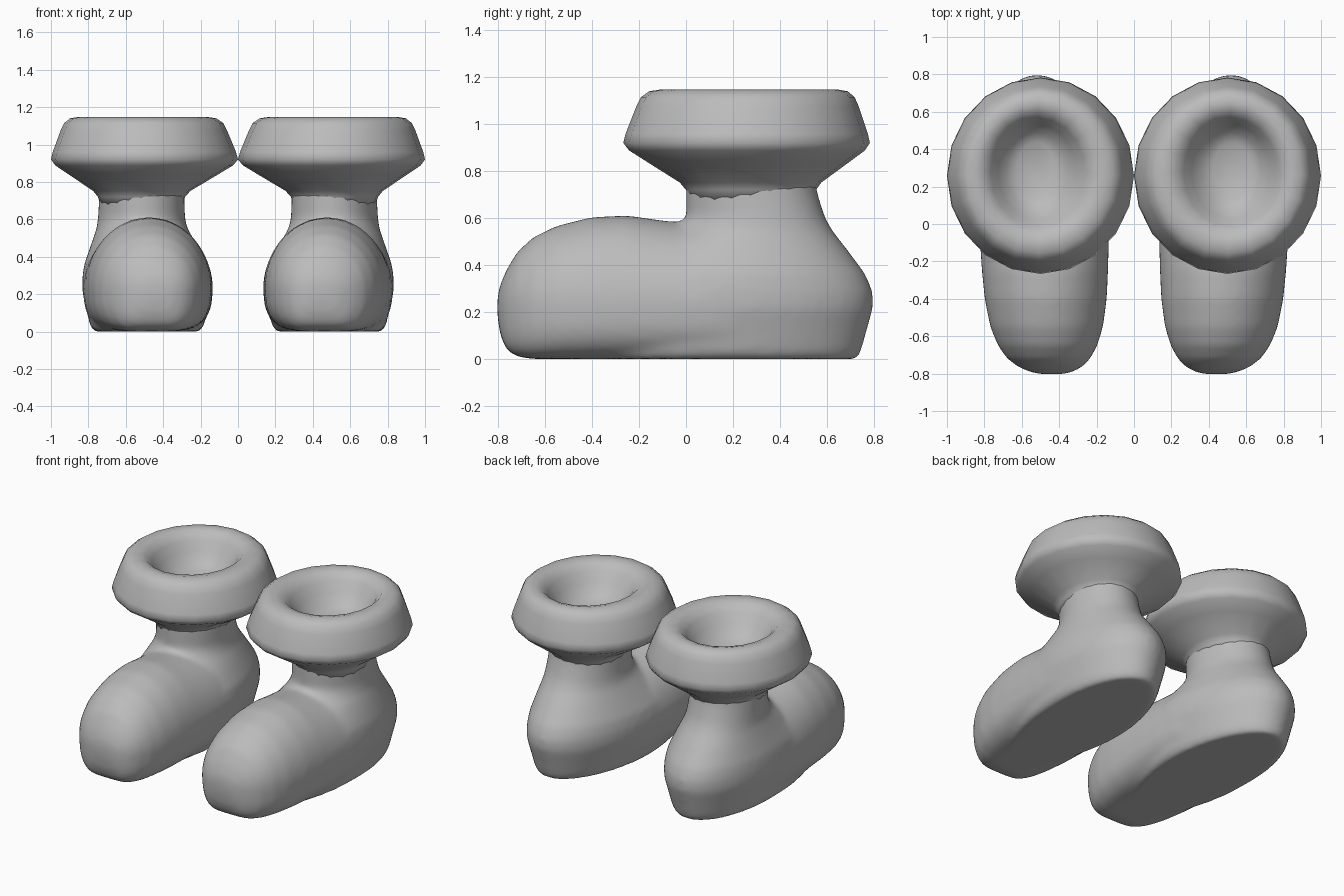
import bpy, bmesh, math
from math import cos, sin, pi

cube = bpy.data.objects.get("Cube")
if cube:
    bpy.data.objects.remove(cube, do_unlink=True)

grey = bpy.data.materials.new("plain grey")
grey.use_nodes = True
grey.diffuse_color = (0.5, 0.5, 0.5, 1)
grey.node_tree.nodes["Principled BSDF"].inputs["Base Color"].default_value = (0.5, 0.5, 0.5, 1)


def power(v, p):
    return math.copysign(abs(v) ** p, v)


def loft(bm, rings):
    """Skin a list of equal rings and cap both ends."""
    loops = [[bm.verts.new(p) for p in ring] for ring in rings]
    n = len(loops[0])
    for a, b in zip(loops, loops[1:]):
        for i in range(n):
            j = (i + 1) % n
            bm.faces.new((a[i], a[j], b[j], b[i]))
    bm.faces.new(loops[0][::-1])
    bm.faces.new(loops[-1])


def finish(name, bm, side):
    for v in bm.verts:
        v.co.x *= side
    bmesh.ops.recalc_face_normals(bm, faces=bm.faces)
    for f in bm.faces:
        f.smooth = True
    mesh = bpy.data.meshes.new(name)
    bm.to_mesh(mesh)
    bm.free()
    mesh.materials.append(grey)
    obj = bpy.data.objects.new(name, mesh)
    bpy.context.collection.objects.link(obj)
    return obj


def foot_ring(y, top, half, xc, bottom, n=48):
    """Upright section: round dome above, tapering to a flat sole below."""
    mid, pts = 0.23, []
    for i in range(n):
        a = 2 * pi * i / n
        if sin(a) >= 0:
            pts.append((xc + half * cos(a), y, mid + (top - mid) * sin(a)))
        else:
            drop = power(-sin(a), 0.5)
            pts.append((xc + half * (1 - 0.14 * drop ** 2) * power(cos(a), 0.36), y,
                        mid - (mid - bottom) * drop))
    return pts


def flat_ring(z, front, back, half, xc, n=48):
    """Level section that leans outwards towards the heel."""
    yc, ry = (front + back) / 2, (back - front) / 2
    pts = []
    for i in range(n):
        a = 2 * pi * i / n
        y = yc + ry * sin(a)
        pts.append((xc + half * cos(a) + 0.05 * max(y - 0.1, 0), y, z))
    return pts


# y, top, half width, centre x, bottom
FOOT = [(-0.803, 0.27, 0.06, 0.44, 0.18), (-0.79, 0.32, 0.115, 0.442, 0.10),
        (-0.765, 0.38, 0.17, 0.448, 0.04), (-0.72, 0.455, 0.222, 0.456, 0.01),
        (-0.65, 0.52, 0.266, 0.462, 0.0), (-0.55, 0.568, 0.302, 0.467, 0.0),
        (-0.4, 0.605, 0.327, 0.472, 0.0), (-0.25, 0.612, 0.338, 0.476, 0.0),
        (-0.1, 0.59, 0.345, 0.479, 0.0), (0.05, 0.575, 0.348, 0.482, 0.0),
        (0.2, 0.56, 0.342, 0.486, 0.0), (0.34, 0.52, 0.315, 0.492, 0.0)]
# z, front, back, half width, centre x
HEEL = [(0.0, -0.5, 0.73, 0.285, 0.485), (0.03, -0.5, 0.745, 0.303, 0.485),
        (0.22, -0.5, 0.798, 0.347, 0.483), (0.29, -0.48, 0.795, 0.345, 0.483),
        (0.36, -0.42, 0.766, 0.332, 0.486), (0.46, -0.22, 0.692, 0.285, 0.495),
        (0.55, -0.05, 0.622, 0.243, 0.504), (0.6, 0.0, 0.594, 0.233, 0.506),
        (0.66, 0.0, 0.574, 0.23, 0.506), (0.72, 0.0, 0.557, 0.228, 0.506),
        (0.79, 0.0, 0.55, 0.225, 0.506)]
# radius, z from the underside over the rim to the floor of the opening
CUFF = [(0.22, 0.68), (0.233, 0.72), (0.26, 0.752), (0.395, 0.837), (0.475, 0.888),
        (0.5, 0.92), (0.49, 0.96), (0.445, 1.075), (0.425, 1.115), (0.39, 1.14),
        (0.34, 1.148), (0.29, 1.135), (0.25, 1.095), (0.21, 1.035), (0.16, 0.98),
        (0.1, 0.945)]


def boot(name, side):
    # foot, heel and ankle fused into one soft body
    bm = bmesh.new()
    loft(bm, [foot_ring(*s) for s in FOOT])
    loft(bm, [flat_ring(*s) for s in HEEL])
    body = finish(name + "_boot_body", bm, side)
    remesh = body.modifiers.new("fuse", 'REMESH')
    remesh.mode = 'VOXEL'
    remesh.voxel_size = 0.018
    remesh.use_smooth_shade = True
    smooth = body.modifiers.new("soften", 'SMOOTH')
    smooth.factor = 0.5
    smooth.iterations = 12

    # flared cuff with a hollow top
    bm = bmesh.new()
    n = 20
    rings = []
    for r, z in CUFF:
        inset = 0.5 - r
        rings.append([(0.5 + 0.06 * inset + r * cos(2 * pi * i / n),
                       0.258 + 0.07 * inset + (1.05 * r + 0.12 * inset) * sin(2 * pi * i / n),
                       z) for i in range(n)])
    loft(bm, rings)
    finish(name + "_boot_cuff", bm, side)


boot("left", 1)
boot("right", -1)
